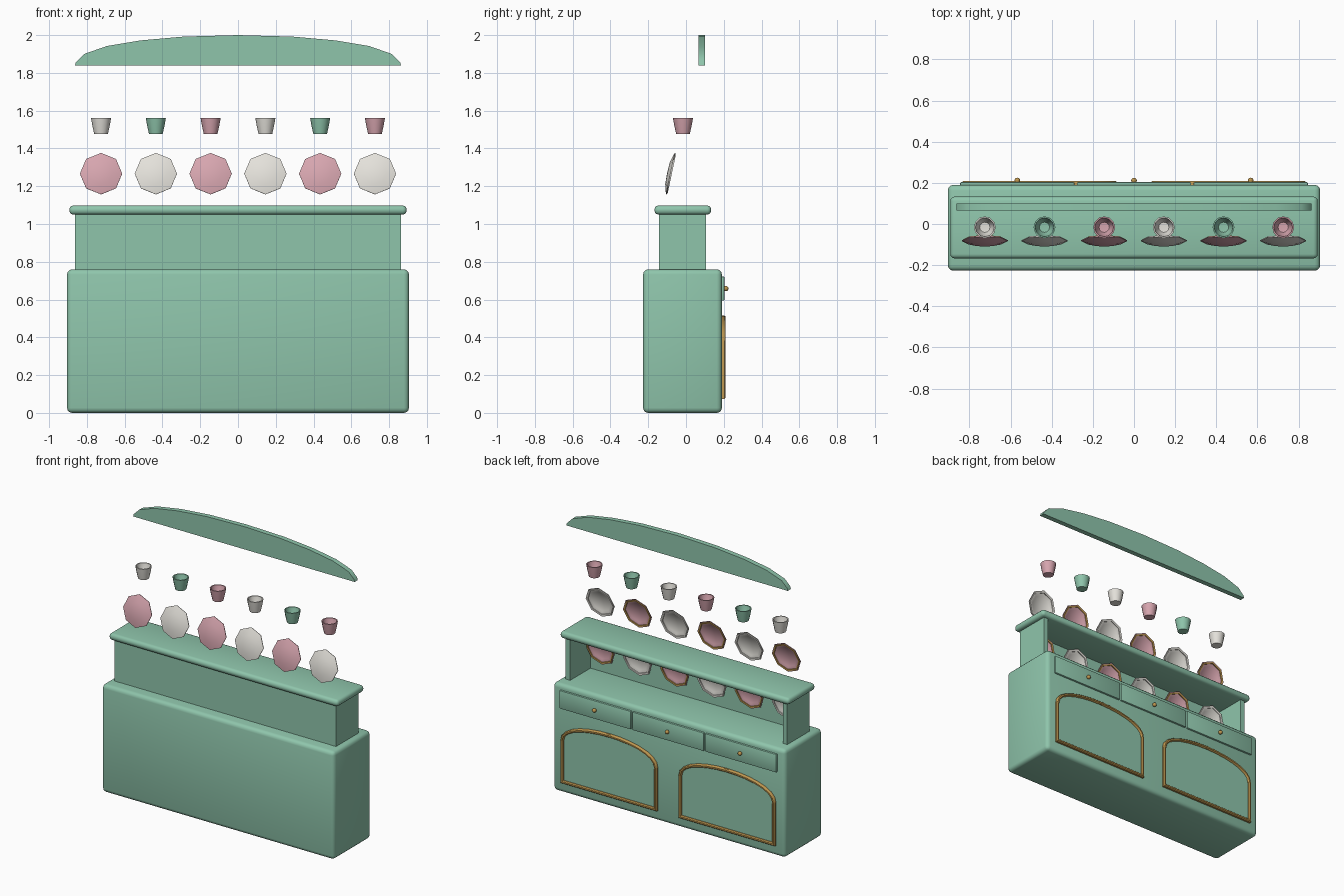
import bpy, bmesh, math
from mathutils import Matrix, Vector

if "Cube" in bpy.data.objects:
    bpy.data.objects.remove(bpy.data.objects["Cube"])


def material(name, rgb):
    m = bpy.data.materials.new(name)
    m.diffuse_color = (*rgb, 1)
    m.use_nodes = True
    m.node_tree.nodes["Principled BSDF"].inputs["Base Color"].default_value = m.diffuse_color
    return m


GREEN = material("sage_green", (0.275, 0.56, 0.41))
PINK = material("dusty_pink", (0.68, 0.38, 0.43))
WHITE = material("warm_white", (0.78, 0.76, 0.71))
GOLD = material("antique_gold", (0.52, 0.31, 0.08))


def finish(bm, name, mat, matrix=None, angle=40):
    bmesh.ops.recalc_face_normals(bm, faces=bm.faces)
    me = bpy.data.meshes.new(name)
    bm.to_mesh(me)
    bm.free()
    me.materials.append(mat)
    me.shade_smooth()
    me.set_sharp_from_angle(angle=math.radians(angle))
    ob = bpy.data.objects.new(name, me)
    if matrix:
        ob.matrix_world = matrix
    bpy.context.collection.objects.link(ob)
    return ob


def box(name, lo, hi, mat, bevel=0.0, segments=3):
    lo, hi = Vector(lo), Vector(hi)
    bm = bmesh.new()
    bmesh.ops.create_cube(bm, size=1)
    for v in bm.verts:
        v.co = (lo + hi) / 2 + v.co * (hi - lo)
    if bevel:
        bmesh.ops.bevel(bm, geom=bm.edges[:], offset=bevel, segments=segments,
                        profile=0.5, affect='EDGES')
    return finish(bm, name, mat)


def lathe(name, profile, sides, mat, matrix, closed=False, angle=60):
    """Turn (radius, height) points around local z."""
    bm = bmesh.new()
    rings = []
    for r, h in profile:
        if r == 0:
            rings.append([bm.verts.new((0, 0, h))] * sides)
        else:
            rings.append([bm.verts.new((r * math.cos(a), r * math.sin(a), h))
                          for a in (math.tau * i / sides for i in range(sides))])
    pairs = list(zip(rings, rings[1:])) + ([(rings[-1], rings[0])] if closed else [])
    for a, b in pairs:
        for i in range(sides):
            j = (i + 1) % sides
            bm.faces.new(dict.fromkeys((a[i], a[j], b[j], b[i])))
    return finish(bm, name, mat, matrix, angle)


def plate_xz(name, outline, y0, y1, mat):
    """Extrude an x-z outline along y."""
    bm = bmesh.new()
    f = bm.faces.new([bm.verts.new((x, y0, z)) for x, z in outline])
    ext = bmesh.ops.extrude_face_region(bm, geom=[f])
    for v in ext['geom']:
        if isinstance(v, bmesh.types.BMVert):
            v.co.y = y1
    return finish(bm, name, mat)


# Cabinet body
box("cabinet_body", (-0.905, -0.227, 0), (0.905, 0.19, 0.76), GREEN, 0.027)

# Open hutch: sides, back and rounded shelf
for s, side in ((-1, "left"), (1, "right")):
    x0, x1 = sorted((s * 0.828, s * 0.863))
    box(f"hutch_side_{side}", (x0, -0.142, 0.75), (x1, 0.106, 1.09), GREEN)
box("hutch_back", (-0.828, -0.141, 0.75), (0.828, -0.12, 1.09), GREEN)
box("hutch_shelf", (-0.893, -0.167, 1.05), (0.893, 0.133, 1.098), GREEN, 0.021)

# Arched crown board
half = [(0.863, 1.84), (0.858, 1.857), (0.815, 1.9), (0.695, 1.942),
        (0.515, 1.972), (0.29, 1.992)]
crown = half + [(0, 2.0)] + [(-x, z) for x, z in reversed(half)]
plate_xz("crown_board", crown, 0.065, 0.1, GREEN)

# Drawers with knobs
for i, x in enumerate((-0.567, 0, 0.567)):
    box(f"drawer_{i + 1}", (x - 0.278, 0.17, 0.594), (x + 0.278, 0.203, 0.722), GREEN, 0.005, 2)
    bm = bmesh.new()
    bmesh.ops.create_uvsphere(bm, u_segments=12, v_segments=8, radius=0.014)
    finish(bm, f"drawer_knob_{i + 1}", GOLD, Matrix.Translation((x, 0.211, 0.658)))


# Arched doors with gold moulding
def arch(cx, inset):
    w, low, spring, rise = 0.37 - inset, 0.08 + inset, 0.37, 0.14 - inset
    pts = [(cx - w, low), (cx + w, low)]
    return pts + [(cx + w * math.cos(a), spring + rise * math.sin(a) ** 0.85)
                  for a in (math.pi * k / 14 for k in range(14))] + [(cx - w, spring)]


for s, side in ((-1, "left"), (1, "right")):
    cx = s * 0.46
    plate_xz(f"door_panel_{side}", arch(cx, 0.008), 0.18, 0.197, GREEN)
    # moulding: square-section frame between two arches
    bm = bmesh.new()
    loops = []
    for inset, y in ((-0.006, 0.188), (-0.006, 0.203), (0.0, 0.21),
                     (0.01, 0.21), (0.016, 0.203), (0.016, 0.188)):
        loops.append([bm.verts.new((x, y, z)) for x, z in arch(cx, inset)])
    n = len(loops[0])
    for a, b in zip(loops, loops[1:] + loops[:1]):
        for i in range(n):
            j = (i + 1) % n
            bm.faces.new((a[i], a[j], b[j], b[i]))
    finish(bm, f"door_moulding_{side}", GOLD)

# Plates: two alternating rows, leaning
PLATE = [(0, -0.011), (0.06, -0.009), (0.112, 0.006), (0.112, 0.01),
         (0.082, 0.005), (0.075, 0.0), (0, -0.001)]
RING = [(0.094, 0.006), (0.106, 0.008), (0.105, 0.014), (0.095, 0.012)]
XS = [-0.725 + 0.29 * i for i in range(6)]
for row, z in enumerate((0.931, 1.268)):
    for i, x in enumerate(XS):
        pink = (i + row) % 2 == 1
        m = Matrix.Translation((x, -0.089, z)) @ Matrix.Rotation(math.radians(-102), 4, 'X')
        lathe(f"plate_{row + 1}_{i + 1}", PLATE, 8, PINK if pink else WHITE, m)
        lathe(f"plate_rim_{row + 1}_{i + 1}", RING, 8, GOLD if pink else WHITE, m, closed=True)

# Hollow cups
CUP = [(0, 0), (0.036, 0), (0.046, 0.045), (0.053, 0.084),
       (0.046, 0.084), (0.038, 0.04), (0.025, 0.012), (0, 0.01)]
for i, x in enumerate(XS):
    lathe(f"cup_{i + 1}", CUP, 12, (WHITE, GREEN, PINK)[i % 3],
          Matrix.Translation((x, -0.016, 1.476)))
